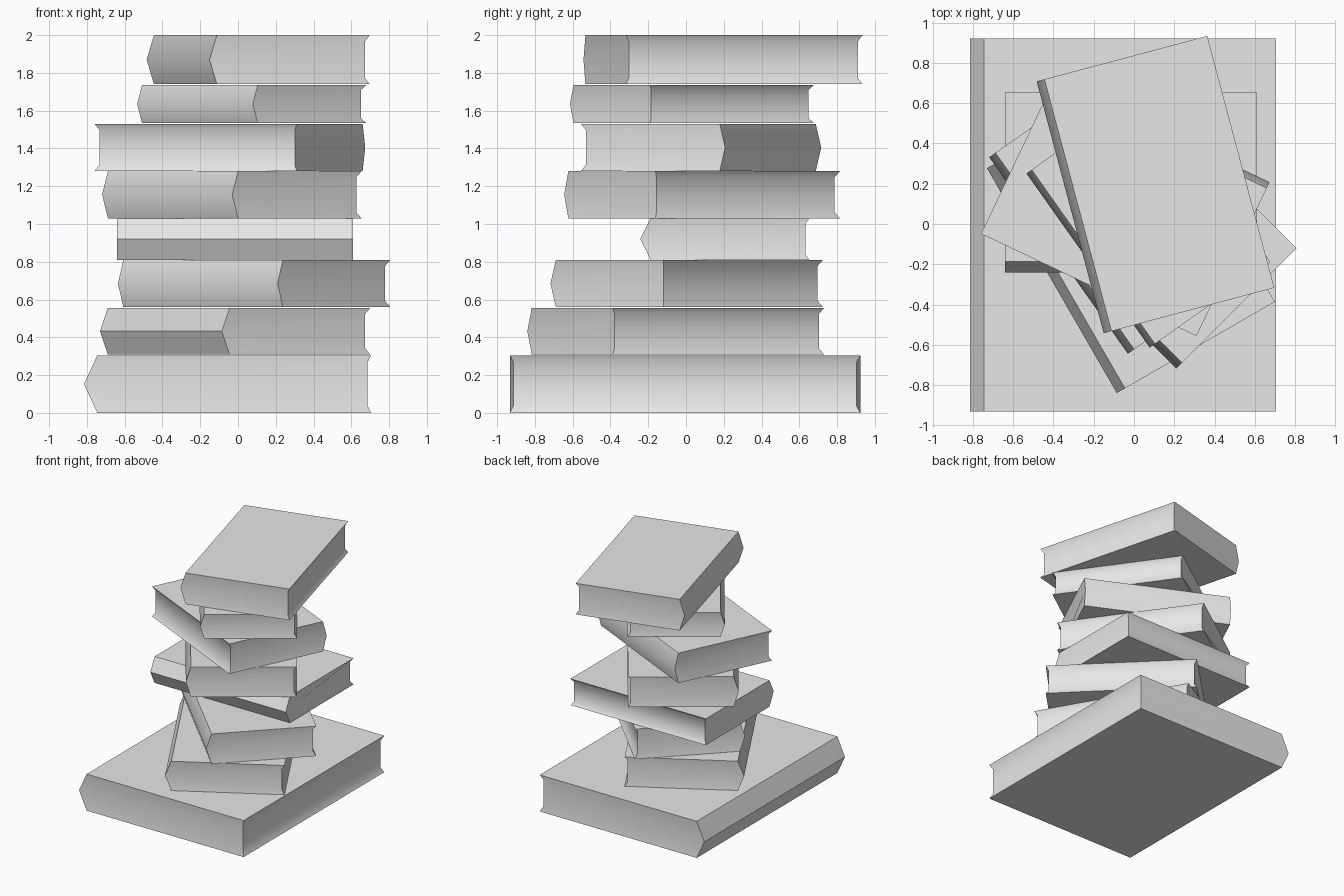
import bpy
import math
from mathutils import Matrix

cube = bpy.data.objects.get("Cube")
if cube:
    bpy.data.objects.remove(cube, do_unlink=True)

# One plain grey for the whole stack
GREY = (0.8, 0.8, 0.8, 1.0)
grey = bpy.data.materials.new("plain_grey")
grey.use_nodes = True
grey.diffuse_color = GREY
grey.node_tree.nodes["Principled BSDF"].inputs["Base Color"].default_value = GREY


def make_book(name, centre, angle, width, length, bottom, top, ridge, inset=0.02):
    """Closed book: spine with a pointed ridge at local -x, hollowed page edges elsewhere."""
    x, y, height = width / 2, length / 2, top - bottom
    low, high = height * 0.13, height * 0.87
    verts = []
    for s in (-1, 1):
        verts += [
            (-x, s * y, 0), (-x - ridge, s * y, height / 2), (-x, s * y, height),
            (x, s * y, height), (x - inset, s * (y - inset), high),
            (x - inset, s * (y - inset), low), (x, s * y, 0),
        ]
    n = len(verts) // 2

    # Head and tail ends, fanned from the spine ridge
    end = [(0, 6, 5, 1), (1, 5, 4), (1, 4, 3, 2)]
    faces = list(end)
    faces += [tuple(i + n for i in reversed(f)) for f in end]
    # Covers, spine and fore edge join the two ends
    faces += [(i, i + n, (i + 1) % n + n, (i + 1) % n)[::-1] for i in range(n)]

    mesh = bpy.data.meshes.new(name)
    mesh.from_pydata(verts, [], faces)
    mesh.materials.append(grey)
    book = bpy.data.objects.new(name, mesh)
    bpy.context.collection.objects.link(book)
    mesh.transform(Matrix.Translation((*centre, bottom))
                   @ Matrix.Rotation(math.radians(angle), 4, "Z"))

    # Soft shading across the page edges, crisp covers and spine
    bpy.ops.object.select_all(action="DESELECT")
    book.select_set(True)
    bpy.context.view_layer.objects.active = book
    bpy.ops.object.mode_set(mode="EDIT")
    bpy.ops.mesh.select_all(action="SELECT")
    bpy.ops.mesh.normals_make_consistent(inside=False)
    bpy.ops.object.mode_set(mode="OBJECT")
    bpy.ops.object.shade_smooth_by_angle(angle=math.radians(38))
    return book


# Stack from the bottom up: centre, turn, width, length, bottom, top, ridge
make_book("bottom_book", (-0.02, -0.005), 0, 1.45, 1.855, 0, 0.305, 0.07)
make_book("second_book", (0.005, -0.043), 30, 0.86, 1.29, 0.31, 0.555, 0.047)
make_book("third_book", (0.10, 0.018), 45, 0.805, 1.195, 0.56, 0.81, 0.04)
make_book("fourth_book", (-0.015, 0.233), 90, 0.84, 1.25, 0.81, 1.03, 0.055)
make_book("fifth_book", (-0.017, 0.096), 35.2, 0.80, 1.195, 1.03, 1.28, 0.038)
make_book("sixth_book", (-0.05, 0.065), 244.6, 0.814, 1.185, 1.28, 1.53, 0.032)
make_book("seventh_book", (0.085, 0.04), 35.3, 0.703, 1.06, 1.535, 1.735, 0.032)
make_book("top_book", (0.126, 0.201), 14.9, 0.837, 1.295, 1.74, 2.0, 0.04)
